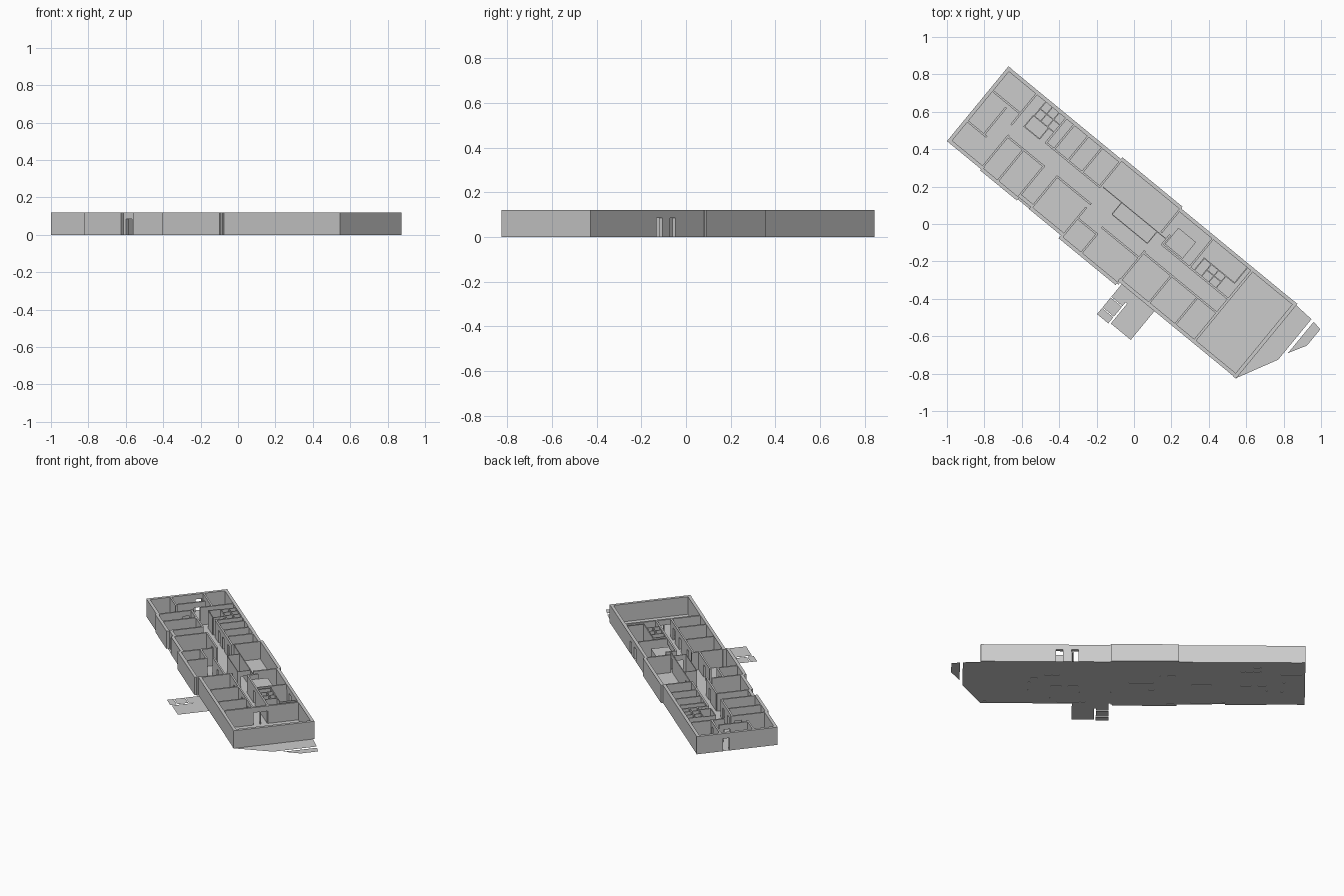
import bpy, bmesh, math
from mathutils import Matrix, Vector

# Building frame: u runs along the long side, v across it
U = Vector((0.7725, -0.635, 0)).normalized()
ANG = math.atan2(U.y, U.x)
FRAME = Matrix.Translation((-1, 0.443, 0)) @ Matrix.Rotation(ANG, 4, 'Z')
H, DOOR_H, DOOR_W = 0.12, 0.085, 0.042


def finish(name, bm):
    me = bpy.data.meshes.new(name)
    bm.to_mesh(me)
    bm.free()
    ob = bpy.data.objects.new(name, me)
    ob.matrix_world = FRAME
    bpy.context.collection.objects.link(ob)
    return ob


def box(bm, u0, u1, v0, v1, z0=0.0, z1=H):
    m = Matrix.Translation(((u0 + u1) / 2, (v0 + v1) / 2, (z0 + z1) / 2))
    bmesh.ops.create_cube(bm, size=1, matrix=m @ Matrix.Diagonal((u1 - u0, v1 - v0, z1 - z0, 1)))


def wall(bm, axis, at, a, b, t=0.011, doors=()):
    """Wall along axis 'u' or 'v', centred at `at`, with door openings under lintels."""
    def seg(p, q, z0):
        if axis == 'u':
            box(bm, p, q, at - t / 2, at + t / 2, z0)
        else:
            box(bm, at - t / 2, at + t / 2, p, q, z0)
    start = a
    for d in doors:
        seg(start, d - DOOR_W / 2, 0)
        seg(d - DOOR_W / 2, d + DOOR_W / 2, DOOR_H)
        start = d + DOOR_W / 2
    seg(start, b, 0)


def walls(name, specs, t=0.011):
    bm = bmesh.new()
    for axis, at, a, b, *doors in specs:
        wall(bm, axis, at, a, b, t, doors)
    return finish(name, bm)


def floor(name, polys, z=0.0):
    bm = bmesh.new()
    for p in polys:
        bm.faces.new([bm.verts.new((u, v, z)) for u, v in p])
    return finish(name, bm)


def rect(u0, u1, v0, v1):
    return [(u0, v0), (u1, v0), (u1, v1), (u0, v1)]


# Outer shell with its stepped long sides
walls("outer_walls", [
    ('v', 0.010, 0, 0.518, 0.33),
    ('v', 1.990, 0, 0.518),
    ('u', 0.507, 0, 0.79),
    ('u', 0.519, 0.78, 1.195),
    ('u', 0.507, 1.19, 2.0, 1.42, 1.515),
    ('u', 0.010, 0, 0.245),
    ('u', 0.002, 0.235, 0.49),
    ('u', 0.022, 0.48, 0.58, 0.53),
    ('u', 0.008, 0.57, 0.80),
    ('u', -0.012, 0.79, 1.185),
    ('u', 0.012, 1.18, 2.0),
], 0.02)

# Rooms at the far end
walls("end_room_walls", [
    ('u', 0.363, 0.01, 0.215, 0.17),
    ('v', 0.210, 0.285, 0.51),
    ('u', 0.152, 0.01, 0.15),
    ('v', 0.130, 0.15, 0.34, 0.29),
    ('v', 0.235, 0.01, 0.235, 0.19),
])

# Rooms on the entrance side
walls("left_room_walls", [
    ('u', 0.225, 0.23, 0.49, 0.31, 0.42),
    ('v', 0.345, 0, 0.225),
    ('v', 0.485, 0, 0.225),
    ('v', 0.575, 0, 0.23),
    ('u', 0.228, 0.575, 0.81, 0.72),
    ('v', 0.800, -0.01, 0.20),
    ('u', 0.125, 0.80, 0.94, 0.87),
    ('v', 0.935, -0.01, 0.13),
    ('u', 0.170, 0.93, 1.19, 1.05),
    ('v', 1.190, -0.01, 0.22),
    ('u', 0.207, 1.19, 1.70, 1.30, 1.48, 1.62),
    ('v', 1.384, 0.01, 0.21),
    ('v', 1.565, 0.01, 0.21),
])

# Rooms on the opposite side of the corridor
walls("right_room_walls", [
    ('u', 0.330, 0.41, 0.79, 0.51, 0.61, 0.72),
    *[('v', u, 0.33, 0.505) for u in (0.415, 0.47, 0.567, 0.664)],
    ('v', 0.785, 0.33, 0.52),
    ('v', 1.195, 0.35, 0.52),
    ('v', 1.430, 0.30, 0.505),
    ('u', 0.303, 1.24, 1.70, 1.41),
    ('v', 1.240, 0.30, 0.37),
])

# Cross wall closing off the large hall
walls("hall_wall", [('v', 1.70, 0.01, 0.51, 0.23, 0.28)], 0.014)

# Thin partitions around the middle lobby
walls("lobby_partitions", [
    ('u', 0.340, 0.80, 1.24, 0.87, 1.205),
    ('u', 0.258, 0.93, 1.175),
    ('v', 0.930, 0.258, 0.34),
    ('v', 1.175, 0.258, 0.34, 0.30),
], 0.005)

# Washroom stalls
walls("far_stalls", [
    ('u', 0.40, 0.27, 0.415),
    ('u', 0.323, 0.265, 0.375),
    ('v', 0.270, 0.323, 0.40),
    ('v', 0.375, 0.323, 0.40),
    ('u', 0.45, 0.27, 0.415),
    *[('v', u, 0.40, 0.505) for u in (0.275, 0.32, 0.367)],
], 0.006)
walls("near_stalls", [
    ('u', 0.39, 1.455, 1.67),
    ('u', 0.35, 1.51, 1.61),
    ('v', 1.67, 0.39, 0.505),
    *[('v', u, 0.305, 0.39) for u in (1.46, 1.51, 1.56, 1.61)],
], 0.006)

# Raised block beside the lobby
bm = bmesh.new()
box(bm, 1.25, 1.372, 0.315, 0.428, 0, 0.09)
finish("service_block", bm)

# Floor following the shell outline
floor("building_floor", [
    [(0, 0), (0.79, 0), (0.79, -0.022), (1.185, -0.022), (1.185, 0.002), (2, 0.002),
     (2, 0.517), (1.195, 0.517), (1.195, 0.529), (0.78, 0.529), (0.78, 0.517), (0, 0.517)],
], 0.001)

# Paving outside the entrance
floor("entrance_paving", [
    rect(1.296, 1.434, -0.197, 0.005),
    rect(1.207, 1.285, -0.205, -0.163),
    rect(1.207, 1.285, -0.158, -0.090),
    rect(1.207, 1.285, -0.085, 0.005),
    rect(1.285, 1.296, -0.060, 0.005),
])

# Terrace outside the hall, split by a narrow gap
floor("end_terrace", [
    [(2.0, 0.0), (2.108, 0.222), (2.108, 0.50), (2.0, 0.517)],
    [(2.128, 0.282), (2.181, 0.378), (2.181, 0.49), (2.128, 0.499)],
][1:] + [[(2.0, 0.005), (2.11, 0.222), (2.11, 0.502), (2.0, 0.508)]])
